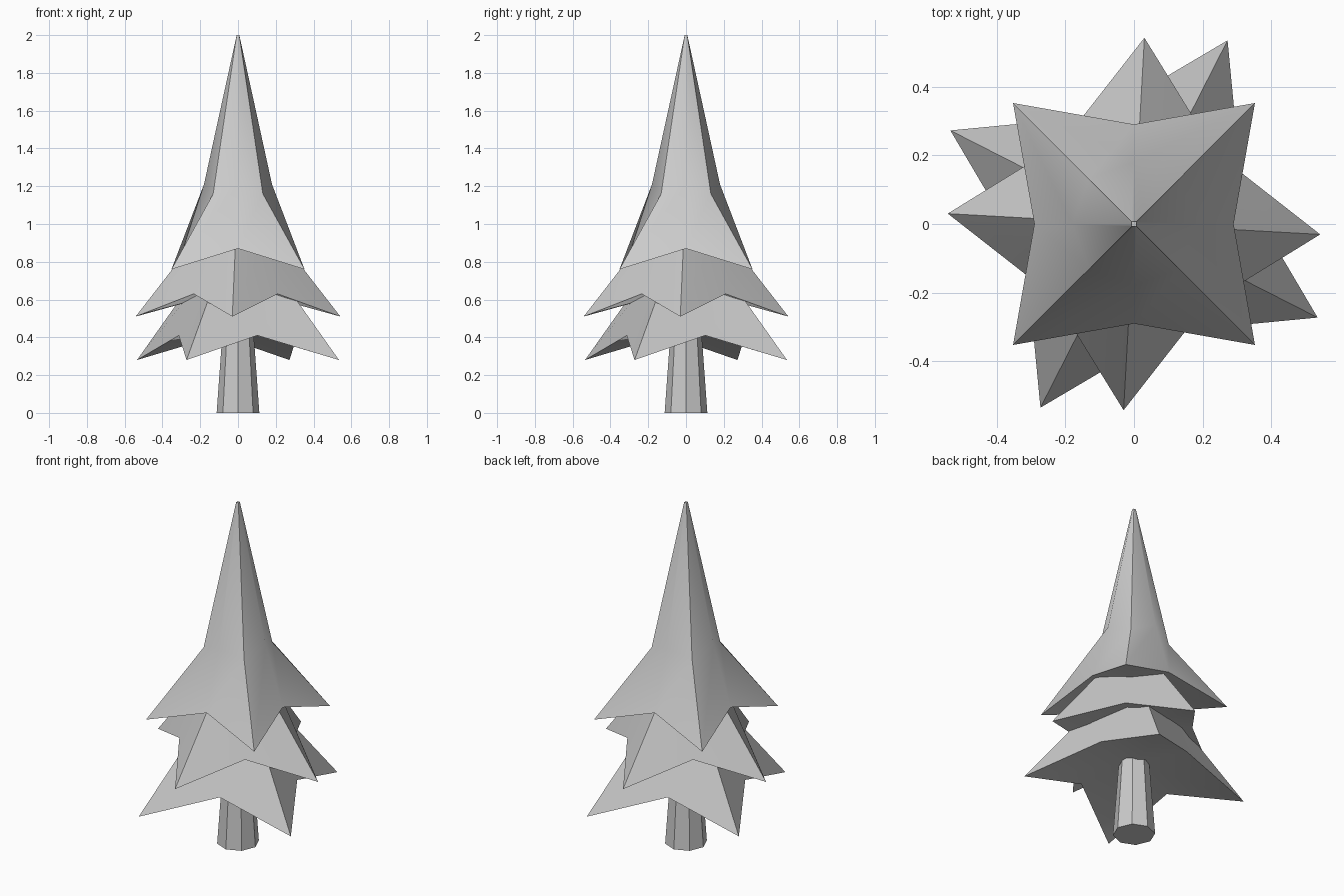
import bpy, bmesh
from math import cos, sin, radians, pi

if "Cube" in bpy.data.objects:
    bpy.data.objects.remove(bpy.data.objects["Cube"])


def finish(bm, name):
    bmesh.ops.recalc_face_normals(bm, faces=bm.faces)
    me = bpy.data.meshes.new(name)
    bm.to_mesh(me)
    bm.free()
    ob = bpy.data.objects.new(name, me)
    bpy.context.collection.objects.link(ob)
    return ob


def tier(name, turn, levels, under_z):
    """Four-pointed skirt. Each level: tip radius, tip z, notch radius, notch z."""
    bm = bmesh.new()
    rings = []
    for tip_r, tip_z, notch_r, notch_z in levels:
        ring = []
        for i in range(8):
            a = radians(turn) + i * pi / 4
            r, z = (tip_r, tip_z) if i % 2 == 0 else (notch_r, notch_z)
            ring.append(bm.verts.new((r * cos(a), r * sin(a), z)))
        rings.append(ring)
    for low, high in zip(rings, rings[1:]):
        for i in range(8):
            j = (i + 1) % 8
            bm.faces.new((low[i], low[j], high[j], high[i]))
    bm.faces.new(rings[-1])
    # hollowed underside rising to the middle
    hub = bm.verts.new((0, 0, under_z))
    for i in range(8):
        bm.faces.new((rings[0][(i + 1) % 8], rings[0][i], hub))
    # smooth faces, crisp rims and crisp ridges along the four points
    for f in bm.faces:
        f.smooth = True
    for ring in (rings[0], rings[-1]):
        for i in range(8):
            bm.edges.get((ring[i], ring[(i + 1) % 8])).smooth = False
    for low, high in zip(rings, rings[1:]):
        for i in range(0, 8, 2):
            bm.edges.get((low[i], high[i])).smooth = False
    return finish(bm, name)


# trunk: tapered eight-sided post
bm = bmesh.new()
bmesh.ops.create_cone(bm, cap_ends=True, segments=8, radius1=0.113,
                      radius2=0.08, depth=0.46)
bmesh.ops.translate(bm, verts=bm.verts, vec=(0, 0, 0.23))
finish(bm, "trunk")

# three layers of foliage, each turned differently
tier("lower_foliage", -27,
     [(0.60, 0.28, 0.33, 0.41), (0.31, 0.645, 0.24, 0.66)], 0.44)
tier("middle_foliage", -3.2,
     [(0.543, 0.51, 0.315, 0.63), (0.255, 0.88, 0.21, 0.90)], 0.66)
tier("top_foliage", 45,
     [(0.498, 0.76, 0.29, 0.87), (0.186, 1.16, 0.18, 1.21),
      (0.01, 2.0, 0.007, 2.0)], 0.90)
